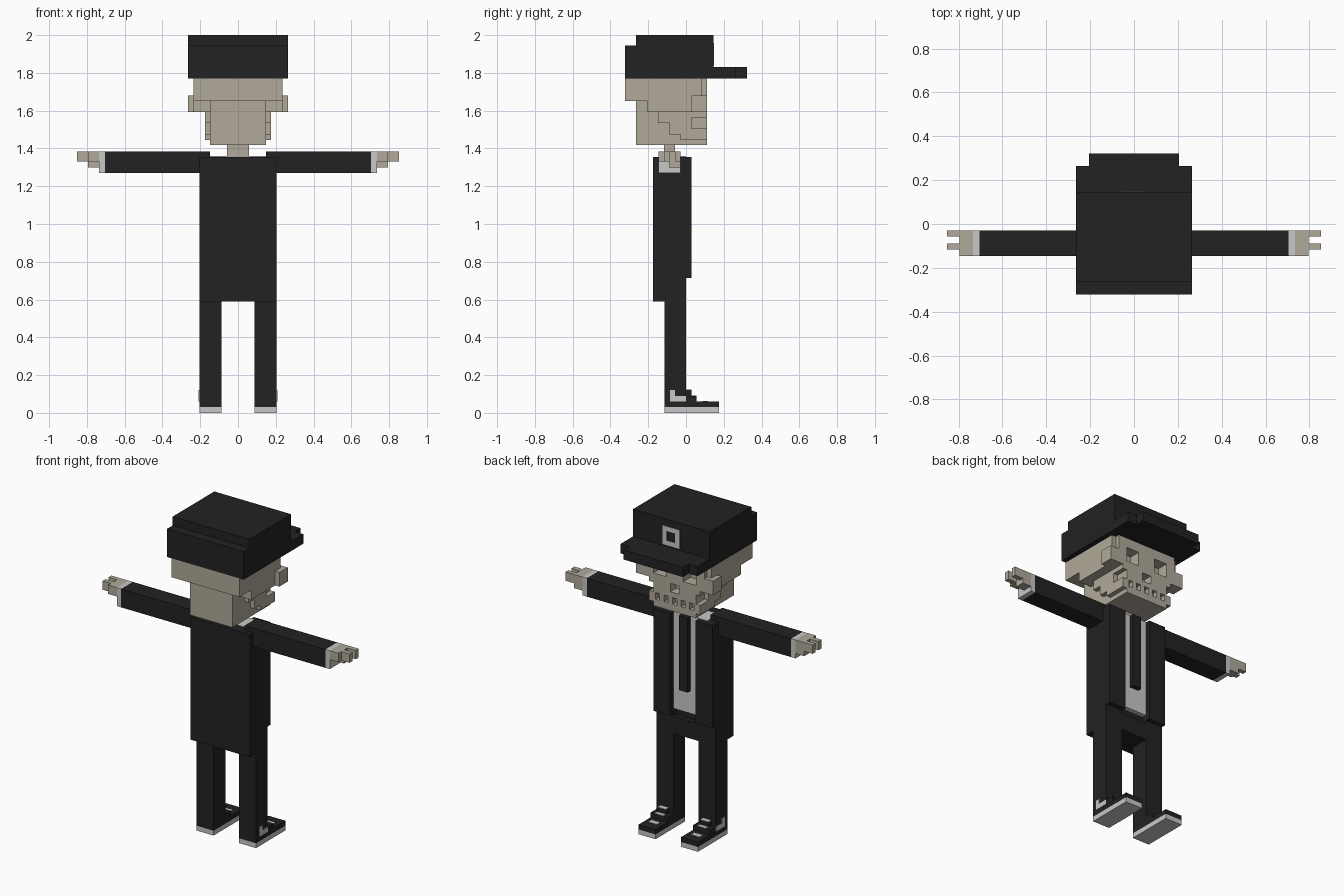
import bpy, bmesh


def material(name, rgb):
    m = bpy.data.materials.new(name)
    m.diffuse_color = (*rgb, 1.0)
    return m


BLACK = material("black_cloth", (0.016, 0.016, 0.016))
LIGHT = material("light_grey", (0.58, 0.58, 0.58))
BONE = material("bone", (0.44, 0.40, 0.325))


def blocks(name, mat, boxes, mirror=False):
    """One object from boxes given as (x0, x1, y0, y1, z0, z1)."""
    bm = bmesh.new()
    sides = (1, -1) if mirror else (1,)
    for s in sides:
        for x0, x1, y0, y1, z0, z1 in boxes:
            verts = bmesh.ops.create_cube(bm, size=1)["verts"]
            for v in verts:
                v.co.x = s * (x0 + x1) / 2 + v.co.x * (x1 - x0)
                v.co.y = (y0 + y1) / 2 + v.co.y * (y1 - y0)
                v.co.z = (z0 + z1) / 2 + v.co.z * (z1 - z0)
    mesh = bpy.data.meshes.new(name)
    bm.to_mesh(mesh)
    bm.free()
    mesh.materials.append(mat)
    ob = bpy.data.objects.new(name, mesh)
    bpy.context.collection.objects.link(ob)
    return ob


# Legs and hips
blocks("legs", BLACK, [(.088, .205, -.115, 0, .03, .60)], mirror=True)
blocks("hips", BLACK, [(-.204, .204, -.145, -.001, .592, .70),
                       (-.088, .088, -.145, -.03, .70, .75)])

# Shoes with soles, laces and side marks
blocks("shoe_soles", LIGHT, [(.088, .205, -.115, .175, 0, .03)], mirror=True)
blocks("shoe_uppers", BLACK, [(.088, .205, 0, .175, .03, .06),
                              (.088, .205, 0, .055, .06, .09),
                              (.118, .176, 0, .03, .09, .12)], mirror=True)
blocks("shoe_laces", LIGHT, [(.118, .176, .088, .117, .06, .063),
                             (.118, .176, .03, .055, .09, .093),
                             (.118, .176, 0, .03, .12, .123)], mirror=True)
blocks("shoe_side_marks", LIGHT, [(.204, .208, -.085, 0, .06, .09),
                                  (.204, .208, -.085, -.058, .09, .12)], mirror=True)

# Coat: back with tails, sides and open front panels
blocks("coat_back", BLACK, [(-.205, .205, -.175, -.115, .59, 1.355)])
blocks("coat_sides", BLACK, [(.088, .205, -.115, 0, .59, 1.355),
                             (.088, .205, 0, .03, .715, 1.355)], mirror=True)

# Shirt and tie
blocks("shirt", LIGHT, [(-.088, .088, -.115, 0, .75, 1.355)])
blocks("collar", LIGHT, [(-.148, .148, -.115, 0, 1.353, 1.359)])
blocks("tie", BLACK, [(-.03, .03, 0, .028, .89, 1.355)])

# Sleeves, cuffs and hands
blocks("sleeves", BLACK, [(.148, .705, -.145, -.03, 1.27, 1.385)], mirror=True)
blocks("cuffs", LIGHT, [(.705, .735, -.145, -.03, 1.27, 1.385)], mirror=True)
blocks("hands", BONE, [(.735, .795, -.145, -.03, 1.33, 1.385),
                       (.735, .795, -.09, -.03, 1.30, 1.33),
                       (.795, .853, -.058, -.03, 1.33, 1.385),
                       (.795, .853, -.117, -.088, 1.33, 1.385)], mirror=True)

# Skull
blocks("neck", BONE, [(-.058, .058, -.117, -.058, 1.35, 1.43)])
head = [
    blocks("cranium", BONE, [(-.235, .235, -.322, .085, 1.652, 1.77)]),
    blocks("brow", BONE, [(-.205, .205, .085, .112, 1.652, 1.77)]),
    blocks("mid_skull", BONE, [(-.235, .235, -.205, .112, 1.592, 1.652)]),
    blocks("lower_skull", BONE, [(-.147, .147, -.265, .112, 1.418, 1.652)]),
]
blocks("cheekbones", BONE, [(.205, .265, .03, .112, 1.592, 1.68)], mirror=True)
blocks("jaw_sides", BONE, [(.14, .176, -.147, .112, 1.564, 1.592),
                           (.14, .176, -.147, .03, 1.535, 1.564),
                           (.14, .176, -.088, .03, 1.475, 1.535),
                           (.14, .176, -.03, .112, 1.445, 1.505)], mirror=True)

# Eye sockets, nose hole and tooth gaps
holes = [(s * .103 - .044, s * .103 + .044, .04, .2, 1.622, 1.71) for s in (1, -1)]
holes.append((-.03, .03, .055, .2, 1.535, 1.588))
holes += [(i * .059 - .0147, i * .059 + .0147, .083, .2, 1.462, 1.503)
          for i in range(-2, 3)]
cutter = blocks("face_cutter", BONE, holes)
cutter.hide_render = True
cutter.hide_set(True)
for ob in head:
    cut = ob.modifiers.new("face_holes", 'BOOLEAN')
    cut.operation = 'DIFFERENCE'
    cut.solver = 'EXACT'
    cut.object = cutter

# Cap with brim and square badge
blocks("cap", BLACK, [(-.265, .265, -.265, .145, 1.77, 2.0),
                      (-.265, .265, -.322, -.265, 1.77, 1.945)])
blocks("cap_brim", BLACK, [(-.265, .265, .145, .265, 1.77, 1.83),
                           (-.205, .205, .265, .322, 1.77, 1.83)])
blocks("cap_badge", LIGHT, [(-.059, .059, .144, .149, 1.928, 1.957),
                            (-.059, .059, .144, .149, 1.84, 1.869),
                            (-.059, -.03, .144, .149, 1.869, 1.928),
                            (.03, .059, .144, .149, 1.869, 1.928)])
